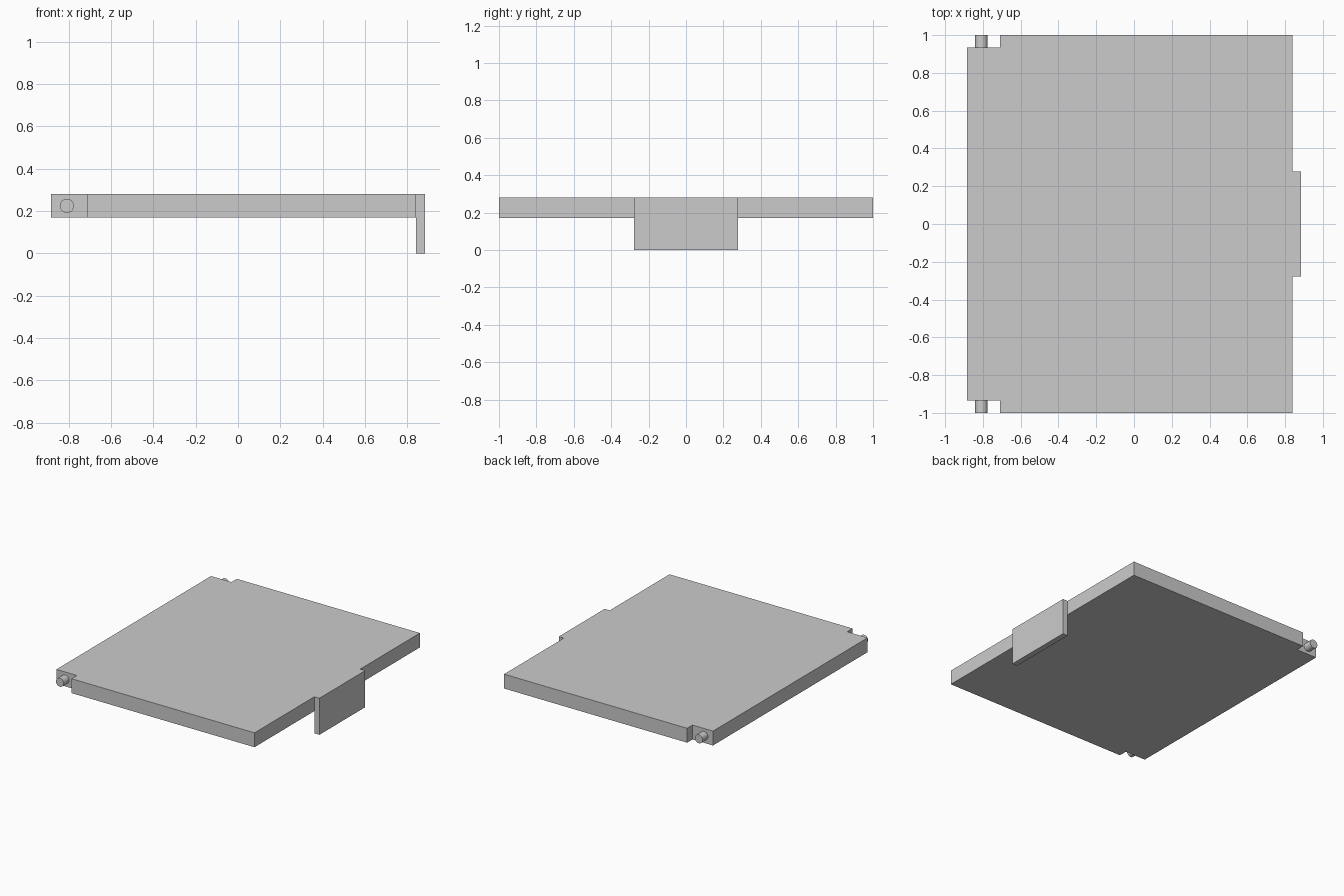
import bpy
import bmesh
from math import radians
from mathutils import Matrix

cube = bpy.data.objects.get("Cube")
if cube:
    bpy.data.objects.remove(cube, do_unlink=True)

# Single plain grey
grey = bpy.data.materials.new("plain grey")
grey.use_nodes = True
colour = (0.6, 0.6, 0.6, 1)
grey.diffuse_color = colour
grey.node_tree.nodes["Principled BSDF"].inputs["Base Color"].default_value = colour

BOTTOM, TOP = 0.17, 0.28
LEFT, RIGHT, LIP = -0.883, 0.84, 0.883
NOTCH_X, NOTCH_Y = -0.71, 0.935
LATCH_Y = 0.277


def finish(name, bm):
    bmesh.ops.recalc_face_normals(bm, faces=bm.faces)
    mesh = bpy.data.meshes.new(name)
    bm.to_mesh(mesh)
    bm.free()
    mesh.materials.append(grey)
    obj = bpy.data.objects.new(name, mesh)
    bpy.context.collection.objects.link(obj)
    return obj


def extrude_outline(name, outline, z0, z1):
    bm = bmesh.new()
    face = bm.faces.new([bm.verts.new((x, y, z0)) for x, y in outline])
    result = bmesh.ops.extrude_face_region(bm, geom=[face])
    verts = [v for v in result["geom"] if isinstance(v, bmesh.types.BMVert)]
    bmesh.ops.translate(bm, verts=verts, vec=(0, 0, z1 - z0))
    return finish(name, bm)


# Flat panel with a notch at each hinge corner
half = [(LEFT, NOTCH_Y), (NOTCH_X, NOTCH_Y), (NOTCH_X, 1), (RIGHT, 1)]
extrude_outline("panel", half + [(x, -y) for x, y in reversed(half)], BOTTOM, TOP)

# Tab hanging from the opening edge
tab = [(RIGHT, -LATCH_Y), (LIP, -LATCH_Y), (LIP, LATCH_Y), (RIGHT, LATCH_Y)]
extrude_outline("latch_tab", tab, 0, TOP)

# Round hinge pins in the notches
for side, name in ((-1, "front_hinge_pin"), (1, "back_hinge_pin")):
    bm = bmesh.new()
    place = Matrix.Translation((-0.808, side * (1 + NOTCH_Y) / 2, 0.225))
    bmesh.ops.create_cone(bm, cap_ends=True, segments=32, radius1=0.033,
                          radius2=0.033, depth=1 - NOTCH_Y,
                          matrix=place @ Matrix.Rotation(radians(90), 4, "X"))
    pin = finish(name, bm)
    bpy.ops.object.select_all(action="DESELECT")
    pin.select_set(True)
    bpy.context.view_layer.objects.active = pin
    bpy.ops.object.shade_smooth_by_angle(angle=radians(30))
